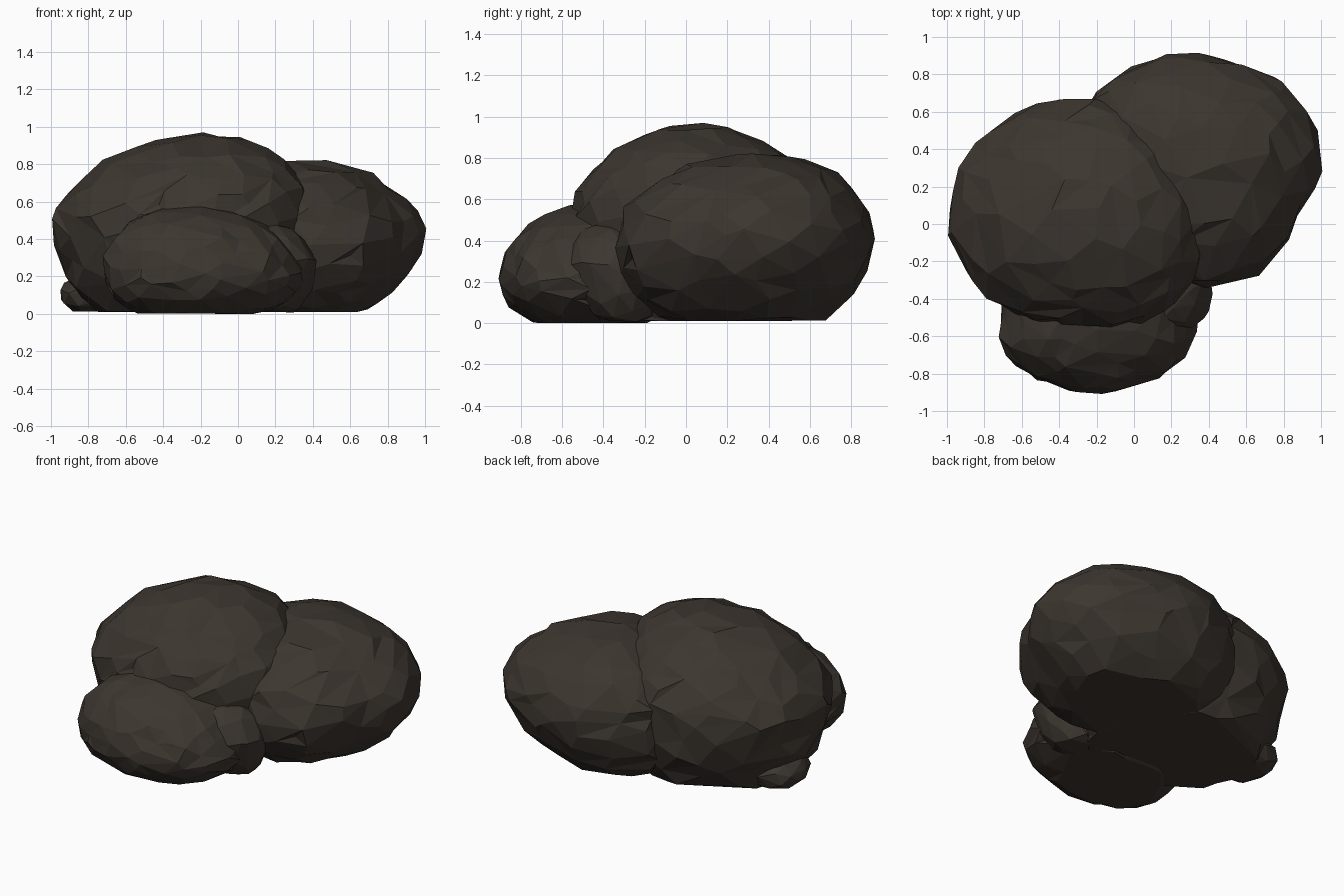
import bpy, bmesh, math, random
from mathutils import Vector, Euler, noise

if "Cube" in bpy.data.objects:
    bpy.data.objects.remove(bpy.data.objects["Cube"])

random.seed(7)

stone = bpy.data.materials.new("dark brown stone")
stone.diffuse_color = (0.046, 0.037, 0.029, 1)
stone.use_nodes = True
stone.node_tree.nodes["Principled BSDF"].inputs["Base Color"].default_value = stone.diffuse_color


def radius_at(outline, angle):
    """Interpolate the plan radius, listed at equal angles from +x."""
    n = len(outline)
    t = (angle % math.tau) / math.tau * n
    i = int(t) % n
    f = t - int(t)
    return outline[i] * (1 - f) + outline[(i + 1) % n] * f


def rock(name, centre, outline, up, down, floor, keep, power=2.0,
         lean=(0, 0), foot=(0, 0), level=4):
    """Faceted boulder: plan outline swept over a dome, flattened underneath.
    lean shifts the crown, foot shifts the underside."""
    bm = bmesh.new()
    bmesh.ops.create_icosphere(bm, subdivisions=level, radius=1)
    turn = Euler([random.uniform(0, 6) for _ in range(3)]).to_matrix()
    seed = Vector([random.uniform(0, 50) for _ in range(3)])
    for v in bm.verts:
        d = turn @ v.co
        flat = math.hypot(d.x, d.y)
        # superellipse profile
        k = (flat ** power + abs(d.z) ** power) ** (-1 / power)
        # chipped surface
        k *= 1.0 + 0.015 * noise.noise(d * 2.6 + seed) + 0.05 * noise.noise(d * 6 + seed)
        a = math.atan2(d.y, d.x)
        r = radius_at(outline, a) * flat * k
        h = d.z * k
        z = centre[2] + h * (up if h > 0 else down)
        shift = lean if h > 0 else foot
        v.co = (centre[0] + r * math.cos(a) + shift[0] * abs(h),
                centre[1] + r * math.sin(a) + shift[1] * abs(h),
                max(z, floor))
    me = bpy.data.meshes.new(name)
    bm.to_mesh(me)
    bm.free()
    me.materials.append(stone)
    ob = bpy.data.objects.new(name, me)
    bpy.context.collection.objects.link(ob)
    # irregular flat facets
    ob.modifiers.new("facets", 'DECIMATE').ratio = keep
    return ob


# tall boulder on the left
rock("main_boulder", (-0.25, 0.08, 0.48),
     [.63, .57, .58, .60, .63, .68, .75, .73, .66, .63, .67, .68],
     0.48, 0.72, 0.01, 0.26, power=1.92, lean=(0.08, -0.02), foot=(0.03, 0.0))

# broad boulder at the back right
rock("right_boulder", (0.40, 0.33, 0.40),
     [.61, .60, .55, .565, .63, .70, .60, .55, .62, .67, .64, .56],
     0.42, 0.48, 0.01, 0.24, power=2.05, lean=(-0.06, 0.03), foot=(-0.12, -0.03))

# low boulder in front
rock("front_boulder", (-0.22, -0.45, 0.21),
     [.57, .55, .46, .45, .45, .46, .48, .53, .46, .45, .47, .55],
     0.37, 0.27, 0.0, 0.24, power=2.0, lean=(-0.05, 0.0))

# small stone wedged at the front right
rock("wedge_stone", (0.22, -0.37, 0.28),
     [.20, .20, .22, .22, .22, .22, .22, .20],
     0.21, 0.31, 0.01, 0.35, power=2.0, lean=(-0.06, 0.0), foot=(0.0, 0.08), level=3)

# pebble at the left foot
rock("left_pebble", (-0.75, 0.12, 0.11),
     [.20, .20, .20, .22, .20, .20, .20, .20],
     0.11, 0.13, 0.01, 0.25, level=3)
